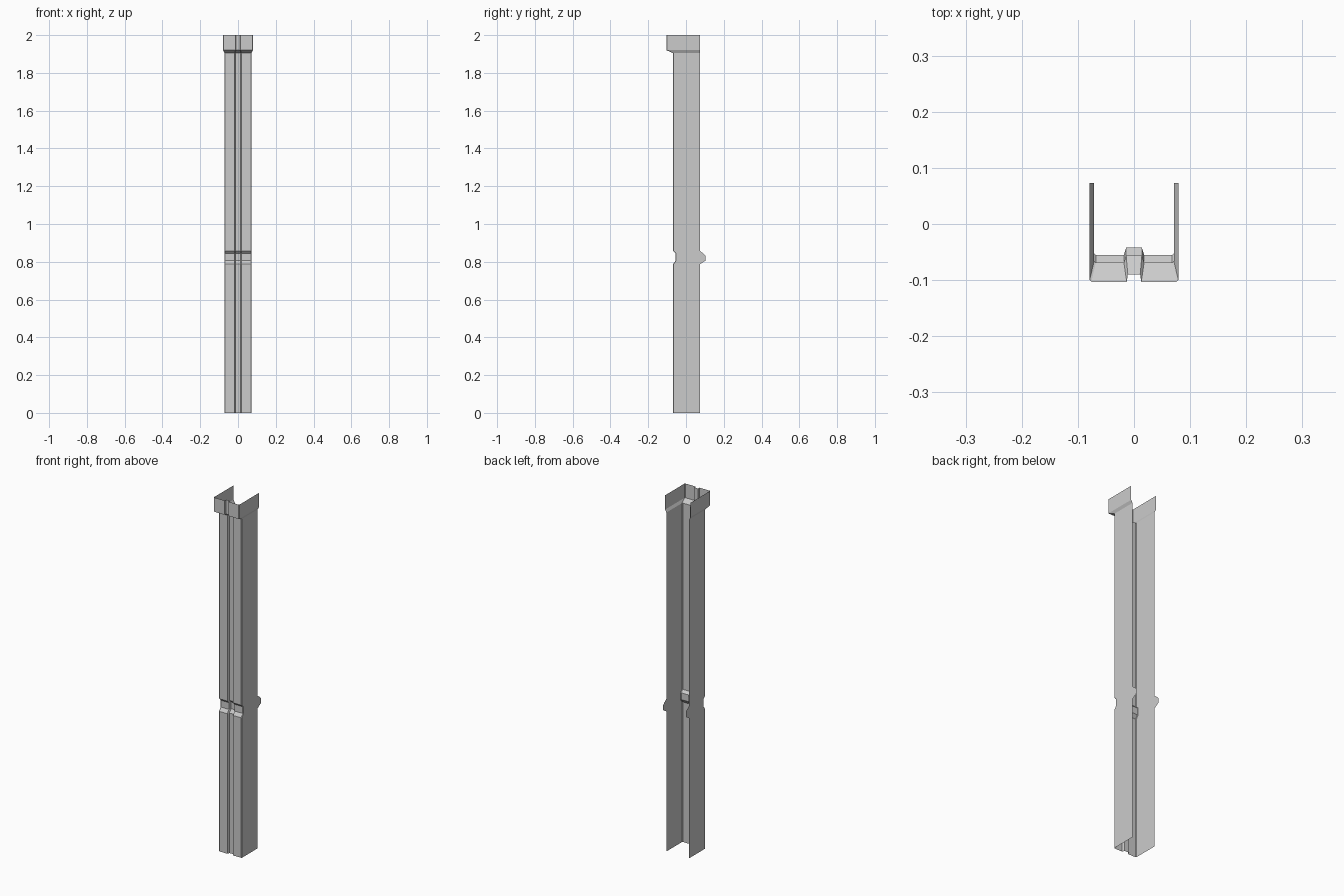
import bpy, bmesh

if "Cube" in bpy.data.objects:
    bpy.data.objects.remove(bpy.data.objects["Cube"])

# Loft stations: height, front y, half width, rear edge y, groove half width outside / inside
STATIONS = [
    (0.000, -0.069, 0.071, 0.073, 0.018, 0.014),
    # waist notch in the front, matching tab on the rear edge
    (0.787, -0.069, 0.071, 0.073, 0.018, 0.014),
    (0.806, -0.055, 0.071, 0.103, 0.018, 0.014),
    (0.833, -0.055, 0.071, 0.103, 0.018, 0.014),
    (0.844, -0.055, 0.071, 0.091, 0.018, 0.014),
    (0.858, -0.069, 0.071, 0.073, 0.018, 0.014),
    # flared cap
    (1.905, -0.069, 0.071, 0.073, 0.018, 0.014),
    (1.920, -0.103, 0.079, 0.073, 0.013, 0.011),
    (2.000, -0.103, 0.079, 0.073, 0.013, 0.011),
]
GROOVE_DEPTH = 0.013
CHAMFER = 0.003


def half_section(z, front, half, rear, g_out, g_in):
    """Right half of the open channel, from the groove centre to the rear edge."""
    deep = front + GROOVE_DEPTH
    return [(0, deep, z), (g_in, deep, z), (g_out, front, z),
            (half - CHAMFER, front, z), (half, front + CHAMFER, z), (half, rear, z)]


# Channel sheet: loft half sections, then mirror
bm = bmesh.new()
rows = [[bm.verts.new(p) for p in half_section(*s)] for s in STATIONS]
for low, high in zip(rows, rows[1:]):
    for i in range(len(low) - 1):
        bm.faces.new((low[i], low[i + 1], high[i + 1], high[i]))
mesh = bpy.data.meshes.new("channel_post")
bm.to_mesh(mesh)
bm.free()
post = bpy.data.objects.new("channel_post", mesh)
bpy.context.collection.objects.link(post)
mirror = post.modifiers.new("mirror", 'MIRROR')
mirror.use_axis[0] = True
mirror.use_clip = True
